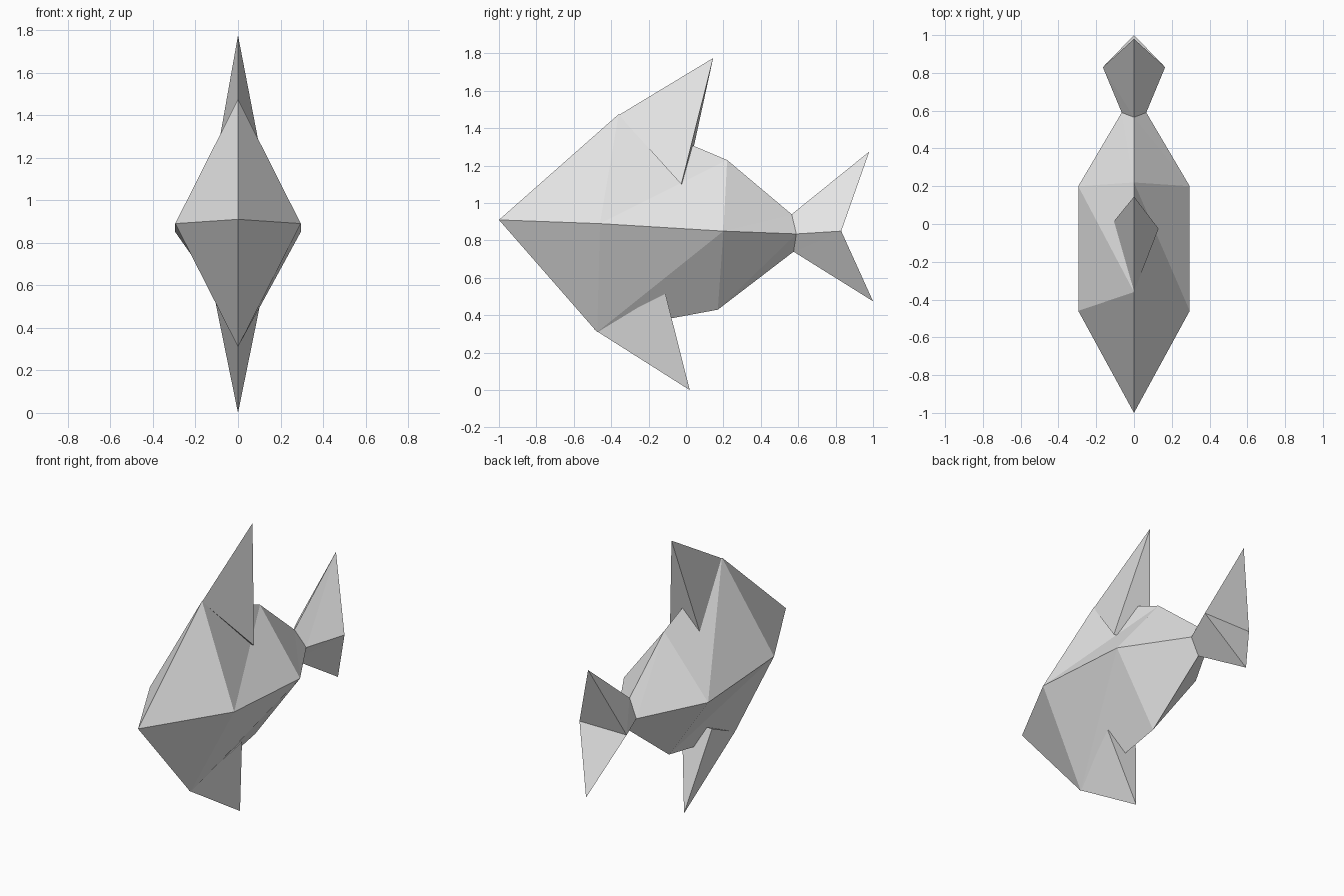
import bpy
import bmesh

cube = bpy.data.objects.get("Cube")
if cube:
    bpy.data.objects.remove(cube, do_unlink=True)

GREY = (0.8, 0.8, 0.8, 1.0)
mat = bpy.data.materials.new("plain grey")
mat.use_nodes = True
mat.diffuse_color = GREY
mat.node_tree.nodes["Principled BSDF"].inputs["Base Color"].default_value = GREY


def finish(name, bm):
    """Turn a bmesh into a flat-shaded object in the shared grey."""
    bmesh.ops.recalc_face_normals(bm, faces=bm.faces[:])
    mesh = bpy.data.meshes.new(name)
    bm.to_mesh(mesh)
    bm.free()
    mesh.materials.append(mat)
    obj = bpy.data.objects.new(name, mesh)
    bpy.context.collection.objects.link(obj)
    return obj


def section(bm, top, side, bottom):
    """Diamond cross-section; top and bottom are (y, z), side is (x, y, z)."""
    x, y, z = side
    points = ((0, *top), (x, y, z), (0, *bottom), (-x, y, z))
    return [bm.verts.new(p) for p in points]


def bridge(bm, a, b):
    """Join two sections with triangles whose diagonals all turn one way."""
    for i in range(4):
        j = (i + 1) % 4
        bm.faces.new((a[i], a[j], b[i]))
        bm.faces.new((a[j], b[j], b[i]))


def fin(name, root, tip, right, left):
    """Four-sided fin: root and tip on the centre plane, two base corners."""
    bm = bmesh.new()
    v = [bm.verts.new(p) for p in (root, tip, right, left)]
    for a, b, c in ((0, 1, 2), (0, 1, 3), (0, 2, 3), (1, 2, 3)):
        bm.faces.new((v[a], v[b], v[c]))
    return finish(name, bm)


# Body and tail: a pointed snout, then diamond sections running back
bm = bmesh.new()
snout = bm.verts.new((0, -1, 0.91))
rings = [
    section(bm, (-0.36, 1.475), (0.295, -0.46, 0.89), (-0.475, 0.31)),
    section(bm, (0.22, 1.23), (0.295, 0.20, 0.85), (0.17, 0.43)),
    section(bm, (0.565, 0.94), (0.065, 0.59, 0.835), (0.575, 0.74)),
    section(bm, (0.98, 1.275), (0.165, 0.83, 0.85), (1.0, 0.475)),
]
for i in range(4):
    bm.faces.new((snout, rings[0][i], rings[0][(i + 1) % 4]))
for front, back in zip(rings, rings[1:]):
    bridge(bm, front, back)

# Forked rear of the tail
top, side_l, bottom, side_r = rings[-1]
bm.faces.new((top, side_l, side_r))
bm.faces.new((bottom, side_l, side_r))
finish("fish_body", bm)

# Fins
fin("top_fin", (0, -0.36, 1.47), (0, 0.145, 1.775),
    (0.13, -0.025, 1.10), (-0.118, 0.0, 1.11))
fin("belly_fin", (0, -0.49, 0.323), (0, 0.02, 0.0),
    (0.105, -0.11, 0.515), (-0.105, -0.11, 0.515))
